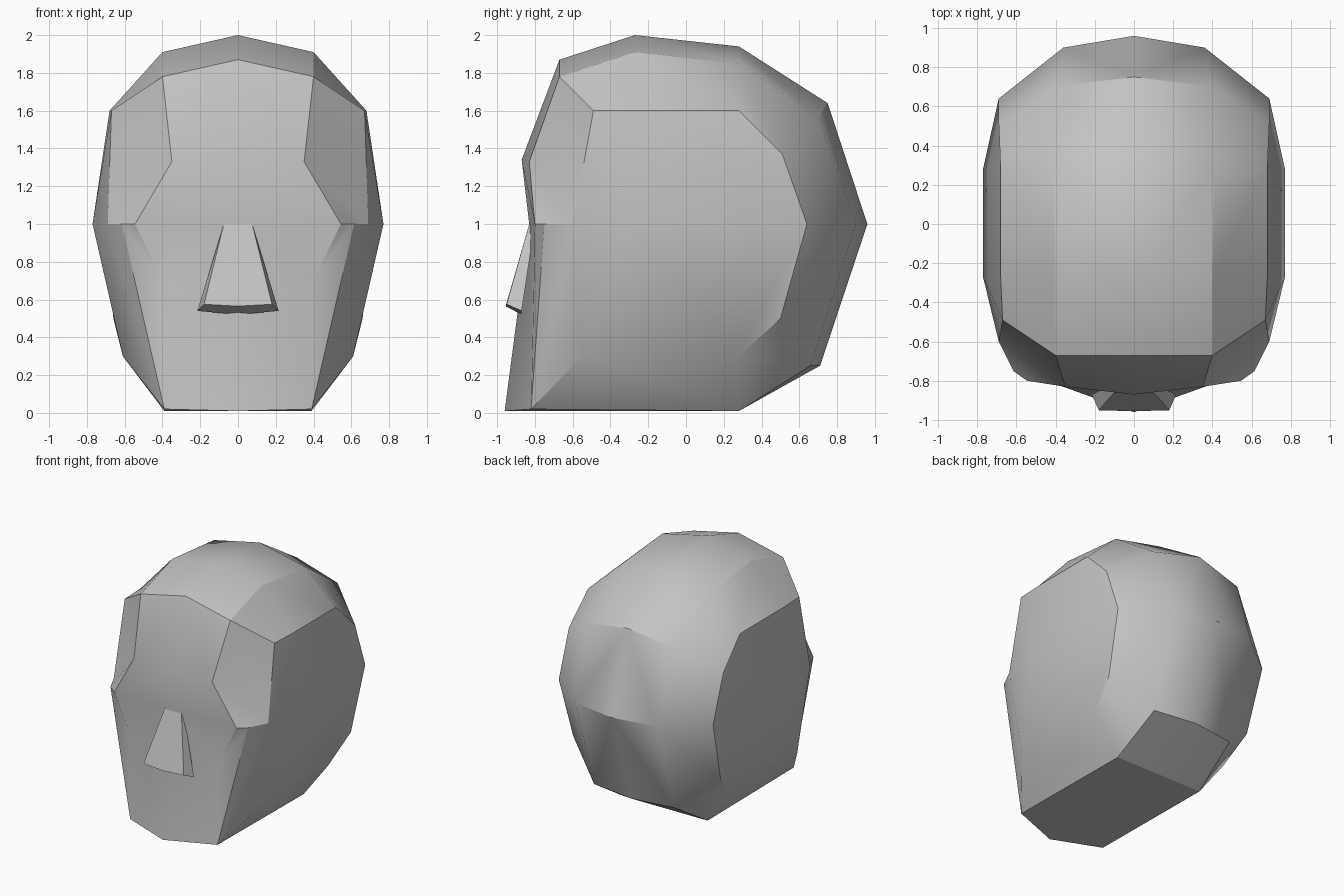
import bpy, bmesh, math

cube = bpy.data.objects.get("Cube")
if cube:
    bpy.data.objects.remove(cube, do_unlink=True)

grey = bpy.data.materials.new("plain_grey")
grey.use_nodes = True
grey.diffuse_color = (0.55, 0.55, 0.55, 1)
shader = next(n for n in grey.node_tree.nodes if n.type == "BSDF_PRINCIPLED")
shader.inputs["Base Color"].default_value = grey.diffuse_color
shader.inputs["Roughness"].default_value = 0.7


def add_points(bm, points):
    return [bm.verts.new(p) for p in points]


def bridge(bm, first, second):
    """Join two rows of points with a strip of quads."""
    for i in range(len(first) - 1):
        bm.faces.new((first[i], first[i + 1], second[i + 1], second[i]))


def finish_mirrored(bm, name):
    """Mirror the left half, then make a shaded object."""
    bmesh.ops.mirror(bm, geom=bm.verts[:] + bm.edges[:] + bm.faces[:],
                     axis="X", merge_dist=0.0005)
    bmesh.ops.remove_doubles(bm, verts=bm.verts[:], dist=0.0005)
    bmesh.ops.recalc_face_normals(bm, faces=bm.faces[:])
    mesh = bpy.data.meshes.new(name)
    bm.to_mesh(mesh)
    bm.free()
    mesh.materials.append(grey)
    obj = bpy.data.objects.new(name, mesh)
    bpy.context.collection.objects.link(obj)
    bpy.ops.object.select_all(action="DESELECT")
    obj.select_set(True)
    bpy.context.view_layer.objects.active = obj
    bpy.ops.object.shade_smooth_by_angle(angle=math.radians(30))
    return obj


# Head: three profiles run from the forehead over the crown and back to the chin
bm = bmesh.new()
centre = add_points(bm, [(0, y, z) for y, z in (
    (-.67, 1.87), (-.27, 2), (.28, 1.94), (.75, 1.64),
    (.96, 1), (.71, .25), (.28, .01), (-.96, .01))])
inner = add_points(bm, [
    (.4, -.67, 1.78), (.4, -.27, 1.91), (.41, .28, 1.85), (.4, .7, 1.56),
    (.36, .9, 1), (.36, .66, .25), (.39, .28, .01), (.39, -.82, .02)])
rim = add_points(bm, [
    (.67, -.49, 1.6), (.68, -.27, 1.6), (.68, .28, 1.6), (.69, .51, 1.37),
    (.69, .64, 1), (.66, .5, .5), (.61, .28, .3), (.61, -.55, .3)])
bridge(bm, centre, inner)
bridge(bm, inner, rim)

# Side of the head, swelling out at the level of the eyes
side_front, side_back, temple = add_points(
    bm, [(.77, -.27, 1), (.77, .28, 1), (.69, -.6, 1)])
for face in (
        (rim[0], rim[1], side_front, temple),
        (rim[1], rim[2], side_back, side_front),
        (rim[2], rim[3], rim[4], side_back),
        (rim[4], rim[5], rim[6], side_back),
        (side_front, side_back, rim[6], rim[7]),
        (temple, side_front, rim[7])):
    bm.faces.new(face)

# Face: brow, eye socket, cheek and jaw
mid_brow, brow, nose_root, eye_corner, lower_eye, cheek = add_points(bm, [
    (0, -.87, 1.34), (.35, -.83, 1.33), (0, -.83, 1),
    (.545, -.8, 1), (.4, -.805, .7), (.615, -.75, 1)])
forehead, chin, mid_chin = inner[0], inner[-1], centre[-1]
for face in (
        (centre[0], forehead, brow, mid_brow),
        (forehead, rim[0], temple, brow),
        (brow, temple, cheek, eye_corner),
        (mid_brow, brow, eye_corner, nose_root),
        (nose_root, eye_corner, lower_eye),
        (eye_corner, cheek, lower_eye),
        (lower_eye, cheek, chin),
        (nose_root, lower_eye, chin, mid_chin),
        (chin, cheek, temple, rim[7])):
    bm.faces.new(face)
finish_mirrored(bm, "head")

# Nose: a wedge that widens downwards, open where it meets the face
bm = bmesh.new()
top, tip, base = (add_points(bm, row) for row in (
    [(0, -.83, 1), (.075, -.83, 1), (.075, -.8, 1)],
    [(0, -.955, .565), (.18, -.95, .575), (.215, -.87, .54)],
    [(0, -.87, .52)]))
bridge(bm, top, tip)
bm.faces.new((tip[0], tip[1], tip[2], base[0]))
finish_mirrored(bm, "nose")
